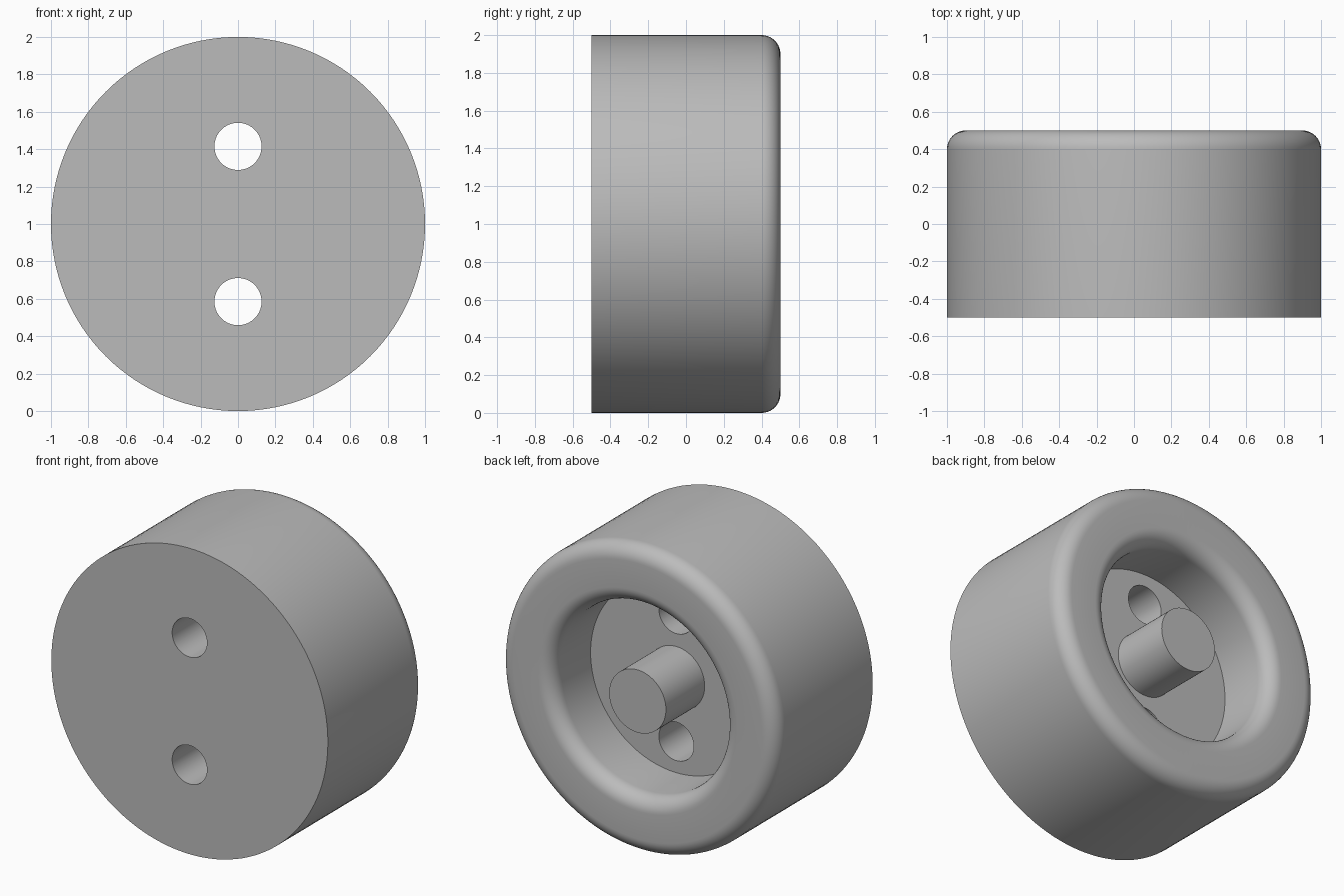
import bpy, bmesh, math
from mathutils import Matrix, Vector

SEGMENTS = 128
CENTRE_Z = 1.0
FILLET = 0.1

if "Cube" in bpy.data.objects:
    bpy.data.objects.remove(bpy.data.objects["Cube"], do_unlink=True)

grey = bpy.data.materials.new("plain_grey")
grey.use_nodes = True
grey.diffuse_color = (0.5, 0.5, 0.5, 1)
grey.node_tree.nodes["Principled BSDF"].inputs["Base Color"].default_value = (0.5, 0.5, 0.5, 1)


def lathe(name, profile):
    """Revolve (radius, y) points around the y axis."""
    bm = bmesh.new()
    verts = [bm.verts.new((r, y, 0)) for r, y in profile]
    edges = [bm.edges.new(pair) for pair in zip(verts, verts[1:])]
    bmesh.ops.spin(bm, geom=verts + edges, cent=(0, 0, 0), axis=(0, 1, 0),
                   angle=math.tau, steps=SEGMENTS)
    bmesh.ops.remove_doubles(bm, verts=bm.verts, dist=0.0001)
    bmesh.ops.recalc_face_normals(bm, faces=bm.faces)
    mesh = bpy.data.meshes.new(name)
    bm.to_mesh(mesh)
    bm.free()
    obj = bpy.data.objects.new(name, mesh)
    obj.location.z = CENTRE_Z
    obj.data.materials.append(grey)
    bpy.context.collection.objects.link(obj)
    return obj


def arc(r, y, start, end, steps=10):
    """Fillet points around (r, y), angles in degrees."""
    angles = [math.radians(start + (end - start) * i / steps) for i in range(steps + 1)]
    return [(r + FILLET * math.cos(a), y + FILLET * math.sin(a)) for a in angles]


def select_only(obj):
    bpy.ops.object.select_all(action='DESELECT')
    obj.select_set(True)
    bpy.context.view_layer.objects.active = obj


# Round cup: flat front, rounded back rim, deep pocket in the back
body = lathe("cup_body",
             [(0, -0.5), (1, -0.5)]
             + arc(1 - FILLET, 0.5 - FILLET, 0, 90)
             + arc(0.62 + FILLET, 0.5 - FILLET, 90, 180)
             + [(0.62, 0.1), (0, 0.1)])

# Centre post, flush with the back rim
post = lathe("centre_post", [(0, 0.08), (0.205, 0.08), (0.205, 0.5), (0, 0.5)])

# Two through holes, above and below the post
for side in (1, -1):
    cutter = lathe("hole_cutter", [(0, -0.7), (0.126, -0.7), (0.126, 0.3), (0, 0.3)])
    cutter.location.z += side * 0.415
    cutter.hide_render = True
    cut = body.modifiers.new("screw_hole", 'BOOLEAN')
    cut.operation = 'DIFFERENCE'
    cut.solver = 'EXACT'
    cut.object = cutter
    select_only(body)
    bpy.ops.object.modifier_apply(modifier=cut.name)
    bpy.data.objects.remove(cutter, do_unlink=True)

for part in (body, post):
    select_only(part)
    bpy.ops.object.shade_smooth_by_angle(angle=math.radians(35))
